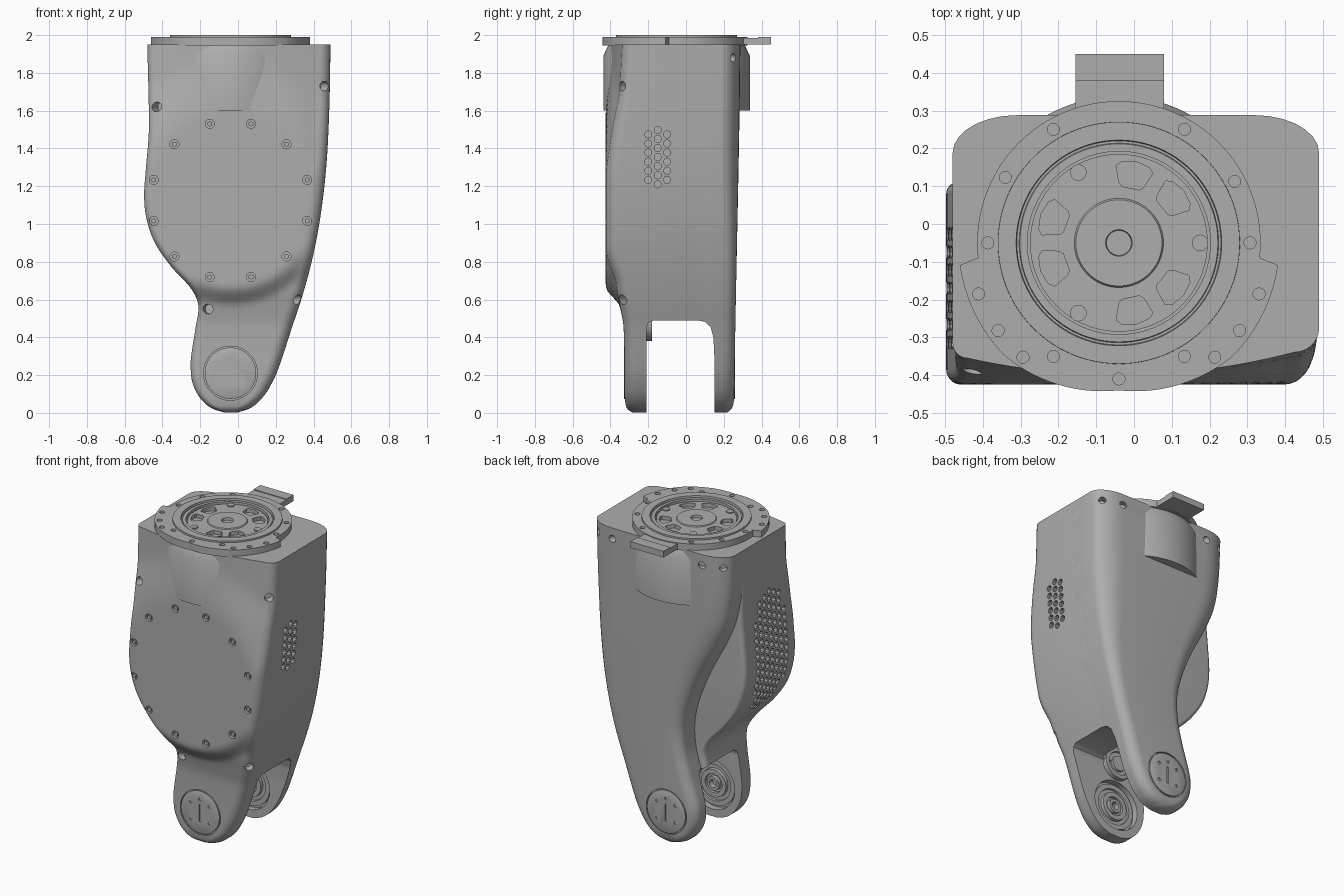
import bpy, bmesh, math
from mathutils import Vector, Matrix

if bpy.data.objects.get("Cube"):
    bpy.data.objects.remove(bpy.data.objects["Cube"], do_unlink=True)

GREY = bpy.data.materials.new("satin_grey")
GREY.use_nodes = True
GREY.diffuse_color = (0.42, 0.42, 0.42, 1)
bsdf = next(n for n in GREY.node_tree.nodes if n.type == 'BSDF_PRINCIPLED')
bsdf.inputs["Base Color"].default_value = GREY.diffuse_color
bsdf.inputs["Roughness"].default_value = 0.6

AX = -0.04                      # x of every round joint
HIP = Vector((AX, -0.05, 1.95))  # centre of the top joint
DRUM_Z, FOOT_Z, TOP = 1.125, 0.21, 1.95


# ---------- helpers ----------
def smooth(t):
    t = max(0.0, min(1.0, t))
    return t * t * (3 - 2 * t)


def curve(*keys):
    """Smooth function through (position, value) keys."""
    n = len(keys)
    slope = []
    for i in range(n):
        a, b = keys[max(i - 1, 0)], keys[min(i + 1, n - 1)]
        slope.append((b[1] - a[1]) / (b[0] - a[0]))

    def f(z):
        z = max(keys[0][0], min(keys[-1][0], z))
        i = next(k for k in range(n - 1) if z <= keys[k + 1][0])
        (z0, v0), (z1, v1) = keys[i], keys[i + 1]
        h = z1 - z0
        t = (z - z0) / h
        s = smooth(t)
        return (v0 * (1 - s) + v1 * s + h * slope[i] * t * (1 - t) ** 2
                - h * slope[i + 1] * t * t * (1 - t))
    return f


def finish(ob):
    ob.data.shade_smooth()
    ob.data.set_sharp_from_angle(angle=math.radians(35))


def to_object(name, bm):
    bmesh.ops.recalc_face_normals(bm, faces=bm.faces[:])
    me = bpy.data.meshes.new(name)
    bm.to_mesh(me)
    bm.free()
    me.materials.append(GREY)
    ob = bpy.data.objects.new(name, me)
    bpy.context.scene.collection.objects.link(ob)
    finish(ob)
    return ob


def loft(name, loops, ring=False):
    """Skin equal loops of points; cap the ends or close into a ring."""
    bm = bmesh.new()
    rows = [[bm.verts.new(p) for p in loop] for loop in loops]
    pairs = list(zip(rows, rows[1:])) + ([(rows[-1], rows[0])] if ring else [])
    for a, b in pairs:
        for i in range(len(a)):
            j = (i + 1) % len(a)
            bm.faces.new((a[i], a[j], b[j], b[i]))
    if not ring:
        bm.faces.new(rows[0])
        bm.faces.new(rows[-1])
    return to_object(name, bm)


def place(centre, axis):
    turn = Vector(axis).to_track_quat('Z', 'Y').to_matrix().to_4x4()
    return Matrix.Translation(centre) @ turn


def lathe(name, profile, centre, axis=(0, 0, 1), ring=False, seg=72):
    m = place(centre, axis)
    loops = [[m @ Vector((r * math.cos(k * math.tau / seg), r * math.sin(k * math.tau / seg), h))
              for k in range(seg)] for r, h in profile]
    return loft(name, loops, ring)


def add_cyl(bm, centre, axis, r, depth, seg=14):
    bmesh.ops.create_cone(bm, cap_ends=True, segments=seg, radius1=r, radius2=r,
                          depth=depth, matrix=place(centre, axis))


def add_box(bm, lo, hi):
    lo, hi = Vector(lo), Vector(hi)
    bmesh.ops.create_cube(bm, size=1, matrix=Matrix.Translation((lo + hi) / 2)
                          @ Matrix.Diagonal((hi - lo).to_4d()))


def cut(ob, *cutters):
    for c in cutters:
        c.hide_render = True
        mod = ob.modifiers.new("cut", 'BOOLEAN')
        mod.operation, mod.solver, mod.object = 'DIFFERENCE', 'EXACT', c
    bpy.context.view_layer.update()
    dg = bpy.context.evaluated_depsgraph_get()
    me = bpy.data.meshes.new_from_object(ob.evaluated_get(dg))
    ob.modifiers.clear()
    ob.data = me
    finish(ob)


def polar(r, deg, z=0.0):
    a = math.radians(deg)
    return HIP + Vector((r * math.cos(a), r * math.sin(a), z))


# ---------- outlines by height ----------
FOOT_L = [(.003, -.075), (.02, -.13), (.05, -.175), (.1, -.215), (.15, -.238), (.2, -.248)]
right_edge = curve((.003, 0), (.02, .055), (.05, .1), (.1, .145), (.15, .175), (.2, .2),
                   (.28, .23), (.45, .285), (.6, .335), (.8, .39), (1.03, .435),
                   (1.3, .467), (1.6, .483), (TOP, .49))
drum_left = curve(*FOOT_L, (.28, -.25), (.45, -.225), (.57, -.21), (.66, -.25), (.77, -.35),
                  (.9, -.44), (1.03, -.485), (1.15, -.497), (1.3, -.487), (1.5, -.472), (TOP, -.48))
back_left = curve(*FOOT_L, (.28, -.243), (.45, -.19), (.6, -.15), (.75, -.14), (.9, -.17),
                  (1.1, -.25), (1.35, -.38), (1.5, -.44), (1.7, -.47), (TOP, -.48))
front_y = curve((0, -.28), (.02, -.31), (.06, -.322), (.1, -.325), (.45, -.33), (.56, -.35),
                (.66, -.375), (.8, -.39), (1.6, -.405), (TOP, -.4))
back_y = curve((0, .215), (.02, .24), (.06, .253), (.1, .255), (.5, .262), (1.5, .282), (TOP, .288))
front_sag = curve((0, 0), (.5, 0), (.8, .03), (TOP, .07))


def drum_front(x, z):
    """Gently bowed front that blends into the flat round drum face."""
    y = front_y(z) + front_sag(z) * ((x - AX) / 0.5) ** 2
    width = 0.11 + 0.2 * smooth((z - DRUM_Z) / 0.5)
    t = smooth(1 - (math.hypot(x - AX, z - DRUM_Z) - 0.45) / width)
    return y + t * (-0.425 - y)


def section(z, xl, xr, front, yb, left_r, right_r, back_r):
    half = (xr - xl) * 0.45
    pts = []

    def corner(x, y, sx, sy, rx, ry, start):
        rx = min(rx, half)
        for k in range(8):
            a = math.radians(start + 90 * k / 7)
            pts.append((x - sx * rx + rx * math.cos(a), y - sy * ry + ry * math.sin(a), z))

    a, b = xl + min(left_r, half), xr - min(right_r, half)
    corner(xl, front(a, z), -1, -1, left_r, left_r, 180)
    for k in range(1, 24):
        x = a + (b - a) * k / 24
        pts.append((x, front(x, z), z))
    corner(xr, front(b, z), 1, -1, right_r, right_r, 270)
    corner(xr, yb, 1, 1, *back_r, 0)
    corner(xl, yb, -1, 1, *back_r, 90)
    return pts


ROWS = 84
heights = [.003 + (TOP - .003) * (i / ROWS) ** 1.35 for i in range(ROWS + 1)]

# ---------- two body shells ----------
front_shell = loft("front_shell", [
    section(z, drum_left(z), right_edge(z), drum_front, .11, .04, .065, (.03, .03)) for z in heights])
back_shell = loft("back_shell", [
    section(z, back_left(z), right_edge(z), lambda x, h: 0.0, back_y(z), .02, .02,
            (.07 + .1 * smooth(z - .6), .06 + .04 * smooth(z - .6))) for z in heights])

# slot that splits the lower end into a fork
fork = [(-.21, -.1), (-.21, .45), (-.2, .475), (-.175, .49), (.06, .49), (.1, .482),
        (.13, .455), (.145, .4), (.15, .3), (.15, -.1)]
slot = loft("slot_cutter", [[(x, y, z) for y, z in fork] for x in (-.8, .8)])

# vents, screw holes and joint recesses
FRONT, BACK = (0, -1, 0), (0, 1, 0)
drum_bolts = [(AX + .42 * math.cos(math.radians(a)), DRUM_Z + .42 * math.sin(math.radians(a)))
              for a in range(15, 360, 30)]
bm = bmesh.new()
for col in (-1, 0, 1):
    for k in range(7 if col == 0 else 6):
        z = 1.21 + .048 * k + (0 if col == 0 else .024)
        add_cyl(bm, (right_edge(z), -.15 + .05 * col, z), (1, 0, 0), .019, .06, 10)
for col in range(-3, 4):
    for k in range(-8, 9):
        z = 1.2 + .048 * (k + .5 * (col % 2))
        if (col / 3.6) ** 2 + ((z - 1.2) / .42) ** 2 < 1:
            add_cyl(bm, (drum_left(z), -.17 + .048 * col, z), (1, 0, 0), .018, .06, 10)
for x, z in drum_bolts:
    add_cyl(bm, (x, -.425, z), FRONT, .024, .04)
for p, axis in (((-.42, -.37, 1.62), (-.5, -1, 0)), ((.45, -.33, 1.73), (1, -1, 0)),
                ((.3, -.32, .6), (1, -1, 0)), ((-.16, -.35, .55), (-.3, -1, 0))):
    add_cyl(bm, p, axis, .026, .08)
add_cyl(bm, (AX, -.334, FOOT_Z), FRONT, .143, .04, 48)
add_cyl(bm, (AX, -.2, FOOT_Z), FRONT, .16, .1, 48)
add_box(bm, (-.16, -.19, .44), (.08, -.02, .64))
front_holes = to_object("front_hole_cutter", bm)
cut(front_shell, slot, front_holes)

bm = bmesh.new()
for x, y in ((-.43, .235), (-.31, .28), (.32, .28), (.44, .235)):
    add_cyl(bm, (x, y, 1.88), (x, .6, 0), .022, .06)
add_cyl(bm, (AX, .265, FOOT_Z), BACK, .143, .04, 48)
add_cyl(bm, (AX, .14, FOOT_Z), BACK, .16, .1, 48)
back_holes = to_object("back_hole_cutter", bm)
cut(back_shell, slot, back_holes)

# screw heads seated around the drum
bm = bmesh.new()
for x, z in drum_bolts:
    add_cyl(bm, (x, -.411, z), FRONT, .014, .02, 6)
to_object("drum_screws", bm)

# ---------- foot joints ----------
caps = []
for side, y, axis in (("front", -.318, FRONT), ("back", .249, BACK)):
    cap = lathe(side + "_foot_cap", [(.136, 0), (.136, .009), (.132, .011)], (AX, y, FOOT_Z), axis)
    bm = bmesh.new()
    face = y + axis[1] * .011
    add_box(bm, (AX - .006, face - .006, FOOT_Z - .06), (AX + .006, face + .006, FOOT_Z + .05))
    for a in (40, 90, 140, 220, 320):
        add_cyl(bm, (AX + .085 * math.cos(math.radians(a)), face,
                     FOOT_Z + .085 * math.sin(math.radians(a))), axis, .01, .012, 10)
    caps.append((cap, to_object(side + "_cap_cutter", bm)))
for cap, marks in caps:
    cut(cap, marks)

bearing = [(.145, 0), (.145, .02), (.115, .02), (.112, .01), (.09, .01), (.088, .03),
           (.06, .03), (.058, .015), (.045, .015), (.043, .036), (.025, .036), (.023, .005)]
lathe("front_bearing", bearing, (AX, -.252, FOOT_Z), BACK)
lathe("back_bearing", bearing, (AX, .192, FOOT_Z), FRONT)
lathe("drive_pulley", [(.1, 0), (.1, .06), (.075, .06), (.072, .045), (.05, .045),
                       (.048, .058), (.02, .058)], (AX, -.24, .48), BACK, seg=36)

# ---------- hip joint on top ----------
lathe("hip_housing", [(.388, -.35), (.388, -.06), (.36, 0)], HIP, seg=96)


def flange_r(deg):
    if 187 < deg < 353:
        return .39 + .035 * min(1, abs(deg - 270) / 45)
    return .375


angles = range(0, 360, 2)
flange = loft("hip_flange", [[polar(r or flange_r(a), a, z) for a in angles]
                             for r, z in ((.31, -.005), (None, -.005), (None, .04), (.31, .04))], ring=True)
bm = bmesh.new()
for r, a in [(.347, k * 60) for k in (0, 1, 2, 3, 4, 5)] + [(.36, 270), (.347, 28), (.347, 150)] + \
        [(.395, 270 + s * d) for s in (-1, 1) for d in (40, 54, 70)]:
    add_cyl(bm, polar(r, a, .04), (0, 0, 1), .016, .03)
flange_holes = to_object("flange_hole_cutter", bm)
cut(flange, flange_holes)

lathe("retainer_ring", [(.242, 0), (.242, .042), (.262, .042), (.264, .035), (.27, .035),
                        (.272, .05), (.32, .05), (.322, 0)], HIP, ring=True, seg=96)
rotor = lathe("hip_rotor", [(.235, 0), (.235, .03), (.118, .03), (.114, .036),
                            (.035, .036), (.033, .02)], HIP, seg=96)
pockets = []
wedge = [(.15, -9), (.16, -12), (.205, -14), (.215, -10), (.22, 0), (.215, 10), (.205, 14), (.16, 12), (.15, 9)]
for a in (39, 78, 160, 200, 282, 321):
    pockets.append(loft("pocket_cutter", [[polar(r, a + d, z) for r, d in wedge] for z in (.006, .08)]))
cut(rotor, *pockets)
bm = bmesh.new()
for a in (0, 120, 240):
    add_cyl(bm, polar(.215, a, .03), (0, 0, 1), .022, .014)
to_object("rotor_bolts", bm)

# rear tab of the flange
bm = bmesh.new()
add_box(bm, (-.155, .29, 1.95), (.08, .385, 1.985))
add_box(bm, (-.155, .38, 1.95), (.08, .45, 1.99))
to_object("rear_tab", bm)

for c in [slot, front_holes, back_holes, flange_holes] + pockets + [m for _, m in caps]:
    bpy.data.objects.remove(c, do_unlink=True)
